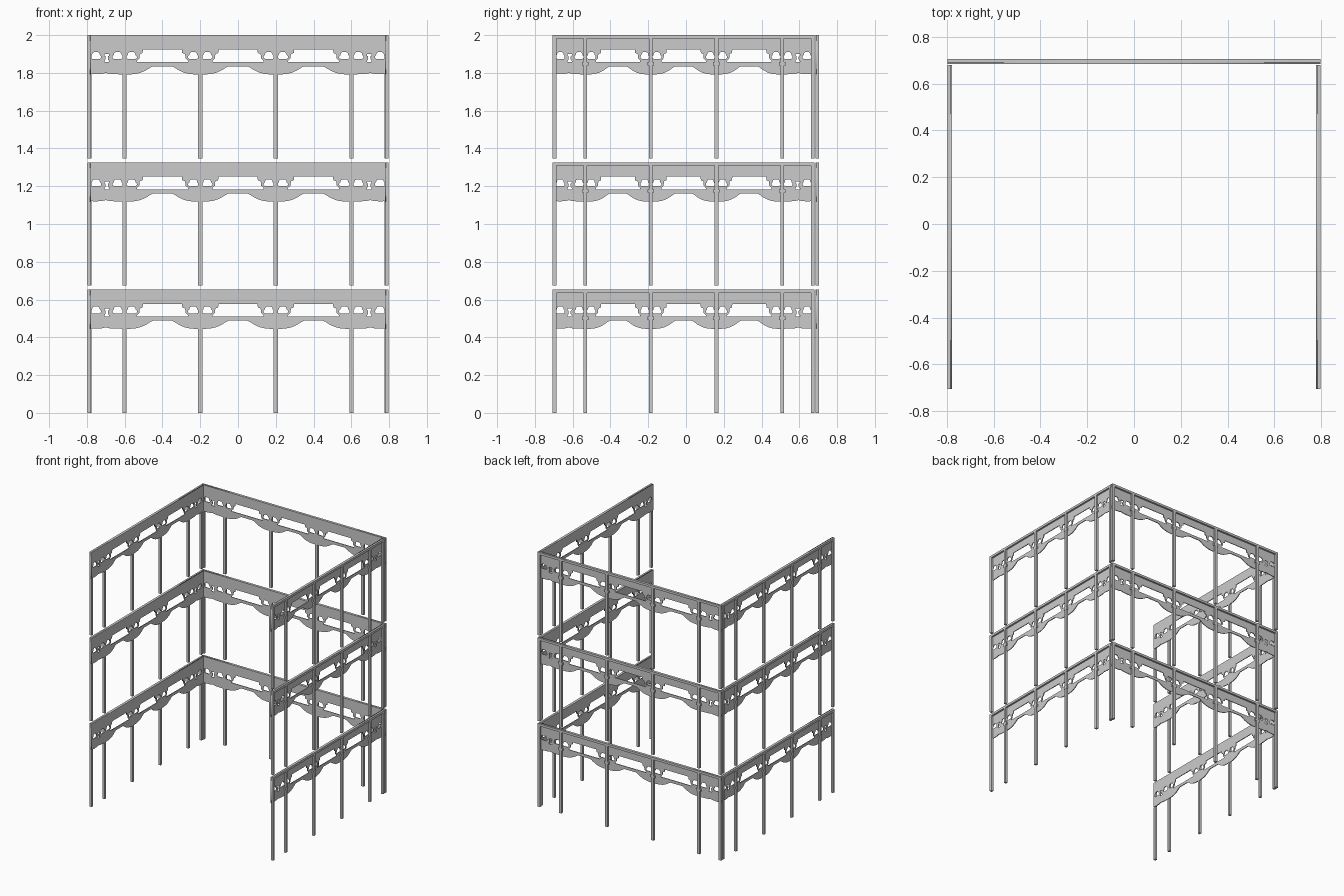
import bpy, bmesh
from mathutils import Matrix

if "Cube" in bpy.data.objects:
    bpy.data.objects.remove(bpy.data.objects["Cube"])

H, PITCH = 0.653, 0.6735      # storey height and spacing
HALF, T = 0.798, 0.02         # half length of a screen, full thickness
PANEL_T = 0.006
POSTS = (-0.6, -0.2, 0.2, 0.6)

# right half of one pendant below a post (offset, height)
BOWL = [(0, .445), (.03, .445), (.06, .448), (.085, .454), (.11, .465),
        (.125, .474), (.137, .482), (.15, .488)]
# half outlines of the pierced openings, top to bottom
LONG = [(.103, .577), (.105, .558), (.12, .553), (.122, .53), (.135, .518), (.135, .51)]
MUSHROOM = [(.010, .563), (.018, .558), (.021, .547), (.027, .541), (.027, .532),
            (.020, .527), (.012, .527)]
KEYHOLE = [(.013, .552), (.013, .545), (.006, .54), (.006, .525), (.013, .516), (.013, .510)]


def mirrored(half, cx):
    return [(cx + x, z) for x, z in half] + [(cx - x, z) for x, z in reversed(half)]


def frieze_outline():
    pts = [(-HALF, H), (-HALF, .450), (-.76, .446), (-.72, .448), (-.70, .453),
           (-.68, .448), (-.64, .446)]
    for c in POSTS:
        if c > -0.5:
            pts += [(c - x, z) for x, z in reversed(BOWL[1:])]
        pts.append((c, .445))
        if c < 0.5:
            pts += [(c + x, z) for x, z in BOWL[1:]]
    pts += [(.64, .446), (.68, .448), (.70, .453), (.72, .448), (.76, .446),
            (HALF, .450), (HALF, H)]
    return pts


def frieze_mesh():
    # pierced board from a filled flat curve
    cu = bpy.data.curves.new("frieze_curve", 'CURVE')
    cu.dimensions, cu.fill_mode, cu.extrude = '2D', 'BOTH', PANEL_T / 2
    loops = [frieze_outline()]
    loops += [mirrored(LONG, c) for c in (-.4, 0, .4)]
    loops += [mirrored(MUSHROOM, c + s * .037) for c in POSTS for s in (-1, 1)]
    loops += [mirrored(MUSHROOM, c) for c in (-.752, .752)]
    loops += [mirrored(KEYHOLE, c) for c in (-.695, .695)]
    for pts in loops:
        sp = cu.splines.new('POLY')
        sp.points.add(len(pts) - 1)
        for p, (x, z) in zip(sp.points, pts):
            p.co = (x, z, 0, 1)
        sp.use_cyclic_u = True
    ob = bpy.data.objects.new("frieze_helper", cu)
    bpy.context.collection.objects.link(ob)
    bpy.context.view_layer.update()
    me = bpy.data.meshes.new_from_object(ob.evaluated_get(bpy.context.evaluated_depsgraph_get()))
    bpy.data.objects.remove(ob)
    # stand upright: local x along, y outward, z up
    me.transform(Matrix(((1, 0, 0, 0), (0, 0, 1, PANEL_T / 2), (0, 1, 0, 0), (0, 0, 0, 1))))
    bm = bmesh.new()
    bm.from_mesh(me)
    bmesh.ops.remove_doubles(bm, verts=bm.verts, dist=1e-5)
    bmesh.ops.recalc_face_normals(bm, faces=bm.faces)
    bm.to_mesh(me)
    bm.free()
    return me


def boxes_mesh(name, boxes):
    bm = bmesh.new()
    for x0, x1, y0, y1, z0, z1 in boxes:
        m = Matrix.Translation(((x0 + x1) / 2, (y0 + y1) / 2, (z0 + z1) / 2)) @ \
            Matrix.Diagonal((x1 - x0, y1 - y0, z1 - z0, 1))
        bmesh.ops.create_cube(bm, size=1, matrix=m)
    me = bpy.data.meshes.new(name)
    bm.to_mesh(me)
    bm.free()
    return me


# posts: lower shaft full depth, upper shaft behind the frieze, small capitals
W = 0.011
post_boxes = []
for c in POSTS + (-HALF + W, HALF - W):
    post_boxes.append((c - W, c + W, 0.001, T, 0, .446))
    post_boxes.append((c - W, c + W, PANEL_T, T, .446, H - .018))
for c in POSTS:
    post_boxes.append((c - .02, c + .02, PANEL_T, T - .001, .492, .51))

parts = {
    "frieze": frieze_mesh(),
    "posts": boxes_mesh("posts", post_boxes),
    "top_rail": boxes_mesh("top_rail", [(-HALF, HALF, PANEL_T, T, H - .018, H)]),
}

# screens: back, right and left, repeated on three storeys
S = 0.693 / HALF
yc = -0.0125
screens = {
    "back": Matrix(((1, 0, 0, 0), (0, 1, 0, .705 - T), (0, 0, 1, 0), (0, 0, 0, 1))),
    "right": Matrix(((0, 1, 0, HALF - T), (S, 0, 0, yc), (0, 0, 1, 0), (0, 0, 0, 1))),
    "left": Matrix(((0, -1, 0, T - HALF), (S, 0, 0, yc), (0, 0, 1, 0), (0, 0, 0, 1))),
}
for side, mat in screens.items():
    for part, src in parts.items():
        me = src.copy()
        me.transform(mat)
        if mat.determinant() < 0:
            me.flip_normals()
        for level in range(3):
            ob = bpy.data.objects.new(f"{side}_{part}_{level + 1}", me)
            ob.location.z = level * PITCH
            bpy.context.collection.objects.link(ob)
